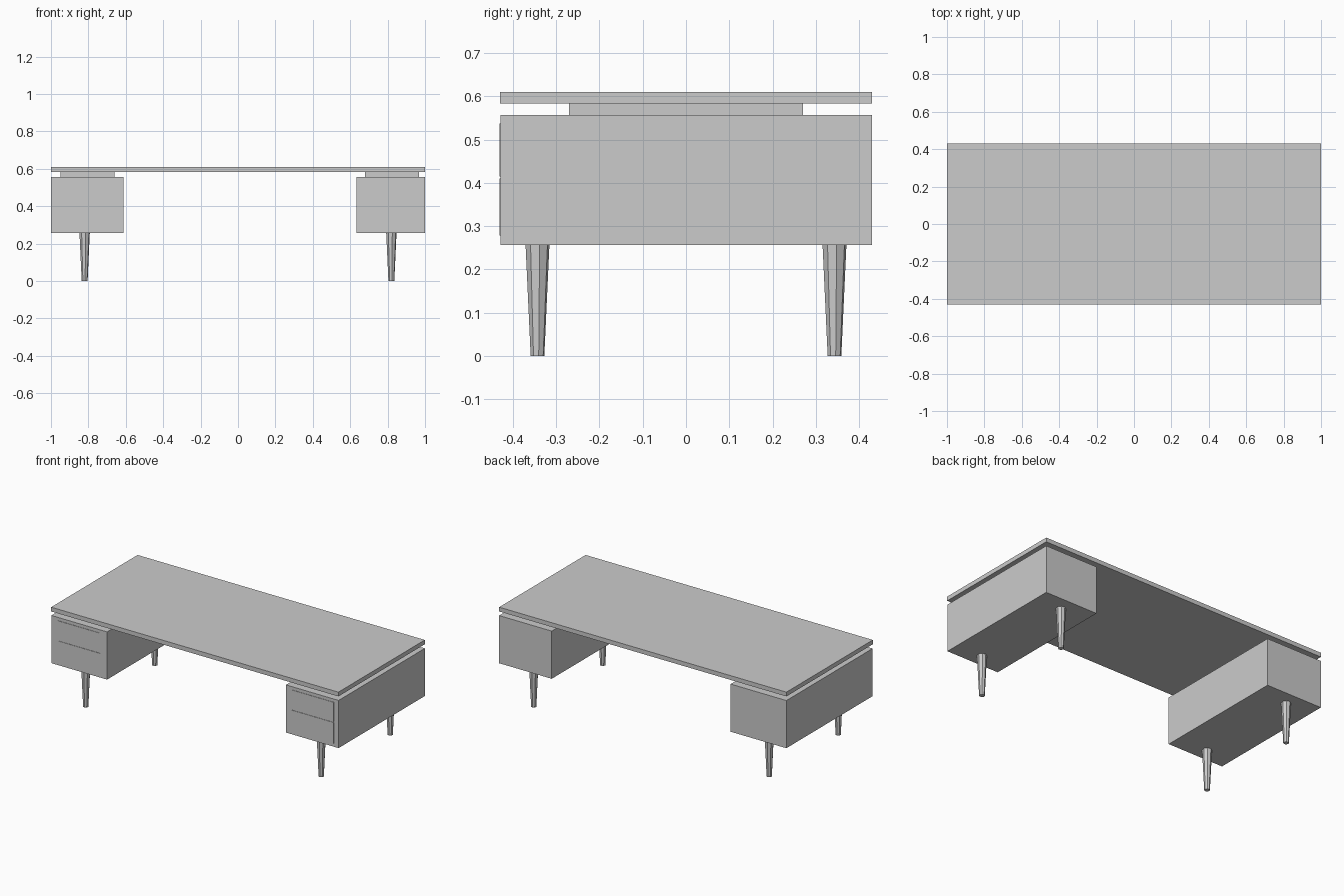
import bpy
from math import radians

if "Cube" in bpy.data.objects:
    bpy.data.objects.remove(bpy.data.objects["Cube"])


def box(name, x0, x1, y0, y1, z0, z1):
    bpy.ops.mesh.primitive_cube_add(
        size=1, location=((x0 + x1) / 2, (y0 + y1) / 2, (z0 + z1) / 2))
    ob = bpy.context.object
    ob.name = name
    ob.scale = (x1 - x0, y1 - y0, z1 - z0)
    bpy.ops.object.transform_apply(location=False, rotation=False, scale=True)
    return ob


BODY_Z0, BODY_Z1 = 0.257, 0.557
TOP_Z0, TOP_Z1 = 0.583, 0.61

# Desk top
box("desk_top", -1, 1, -0.43, 0.43, TOP_Z0, TOP_Z1)

# side, pedestal x range, drawer/spacer x range
sides = [("left", -1.0, -0.612, -0.955, -0.66),
         ("right", 0.634, 1.0, 0.672, 0.967)]

for side, x0, x1, d0, d1 in sides:
    # Pedestal body and the recessed spacer holding up the top
    box(f"{side}_pedestal", x0, x1, -0.428, 0.43, BODY_Z0, BODY_Z1)
    box(f"{side}_spacer", d0 + 0.006, d1, -0.27, 0.27, BODY_Z1, TOP_Z0)
    # Two thin drawer fronts
    for label, z0, z1 in (("lower", 0.278, 0.41), ("upper", 0.415, 0.537)):
        box(f"{side}_{label}_drawer", d0, d1, -0.4305, -0.42, z0, z1)
    # Tapered faceted legs
    sx = -1 if side == "left" else 1
    for label, sy in (("front", -1), ("back", 1)):
        bpy.ops.mesh.primitive_cone_add(
            vertices=8, radius1=0.016, radius2=0.028, depth=BODY_Z0,
            location=(sx * 0.82, sy * 0.343, BODY_Z0 / 2),
            rotation=(0, 0, radians(10)))
        bpy.context.object.name = f"{side}_{label}_leg"
